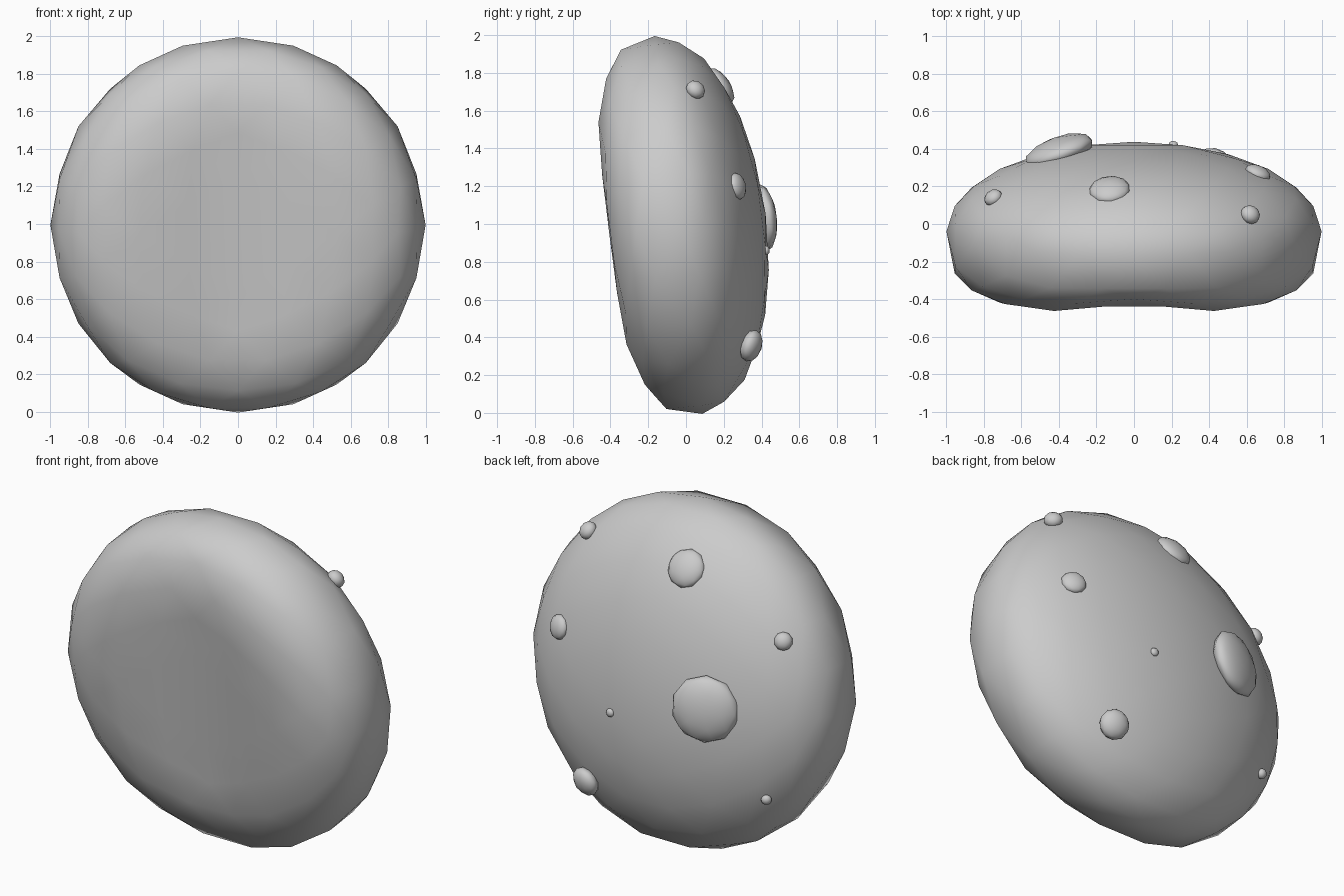
import bpy, math
from mathutils import Vector, Matrix, Euler

if "Cube" in bpy.data.objects:
    bpy.data.objects.remove(bpy.data.objects["Cube"])

# Body frame: local z is the disc axis, pointing back and slightly up
TILT = Matrix.Translation((0, 0, 1)) @ Euler((math.radians(-82.8), 0, 0)).to_matrix().to_4x4()
MID, BACK, FRONT = -0.04, 0.465, 0.42


def ico(name, level):
    bpy.ops.mesh.primitive_ico_sphere_add(subdivisions=level, radius=1)
    ob = bpy.context.object
    ob.name = name
    bpy.ops.object.shade_smooth()
    return ob


# Body: domed back, flattened front with a shallow vertical hollow.
# The sphere is turned so that one of its long edges lies along the top rim.
body = ico("body", 3)
up = Vector((-0.5257, 0, -0.8507))
axis = Vector((0, 1, 0))
side = up.cross(axis)
for v in body.data.vertices:
    x, y, z = v.co.dot(side), v.co.dot(up), v.co.dot(axis)
    r = min(math.hypot(x, y), 1)
    if z >= 0:
        d = MID + BACK * z
    else:
        d = max(-0.415, MID - FRONT * (1 - r ** 3.2) ** 0.3125 * min(1, -z / 0.1))
        d += 0.07 * math.exp(-(x / 0.33) ** 2) * min(1, -z / 0.6)
    v.co = TILT @ Vector((x, y * 1.008, d))

# Bumps on the back: x, y, z, radius, half thickness, sideways lean
bumps = [
    (-0.40, 0.385, 1.03, 0.195, 0.080, -0.15),
    (-0.13, 0.180, 1.73, 0.112, 0.055, 0),
    (0.43, 0.345, 0.355, 0.087, 0.055, 0),
    (0.66, 0.272, 1.20, 0.072, 0.040, 0),
    (0.62, 0.050, 1.71, 0.054, 0.045, 0),
    (-0.75, 0.140, 1.44, 0.052, 0.040, 0),
    (-0.71, 0.245, 0.51, 0.030, 0.026, 0),
    (0.21, 0.425, 0.86, 0.025, 0.018, 0),
]
for i, (x, y, z, rad, thick, lean) in enumerate(bumps):
    ob = ico(f"bump_{i + 1}", 2)
    p = TILT.inverted() @ Vector((x, y, z))
    n = Vector((p.x, p.y, (p.z - MID) / BACK ** 2)).normalized() + Vector((lean, 0, 0))
    ob.rotation_mode = 'QUATERNION'
    ob.rotation_quaternion = (TILT.to_3x3() @ n).to_track_quat('Z', 'Y')
    ob.location = (x, y, z)
    ob.scale = (rad, rad, thick)
